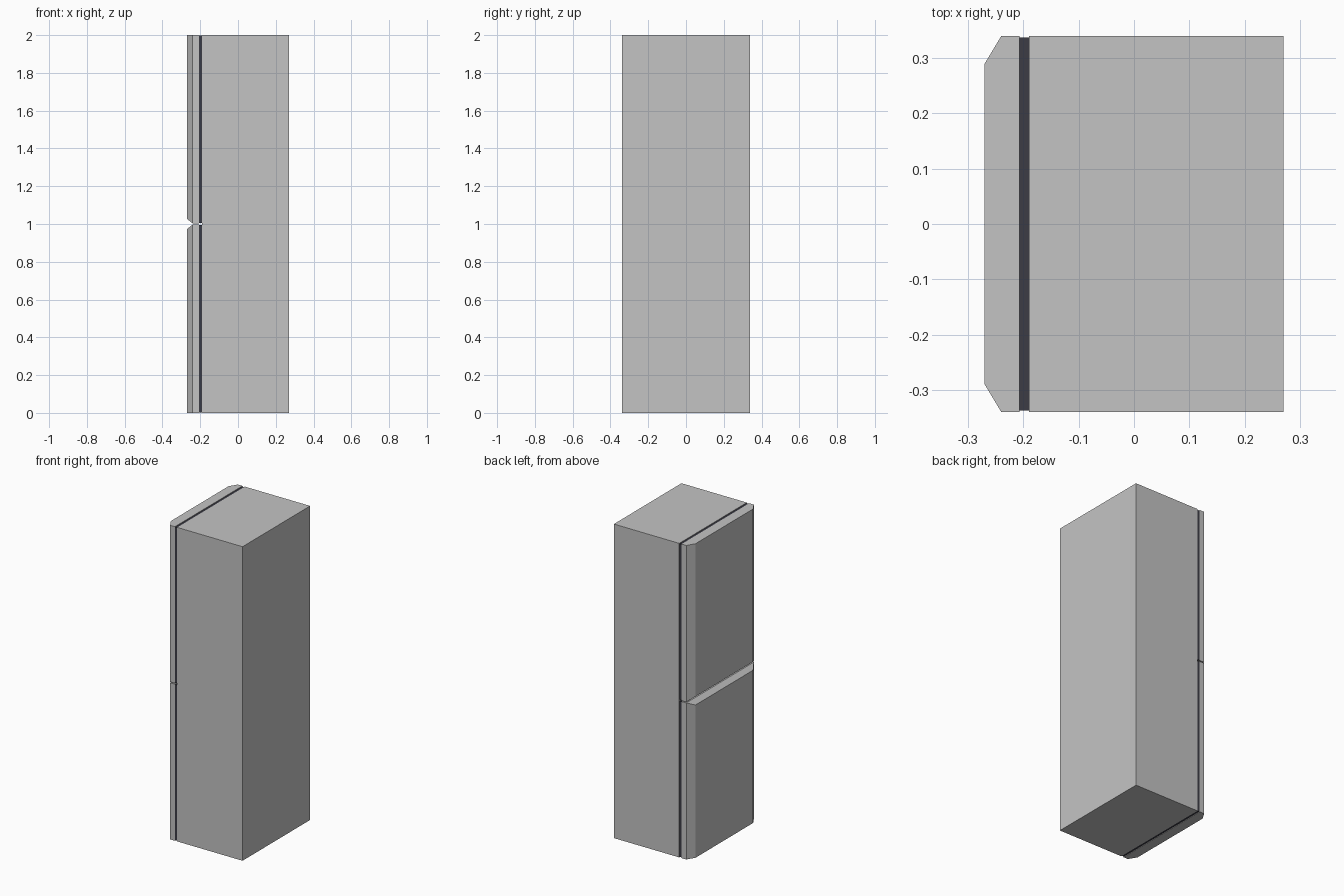
import bpy, bmesh
from mathutils import Vector

if "Cube" in bpy.data.objects:
    bpy.data.objects.remove(bpy.data.objects["Cube"])


def material(name, rgb):
    m = bpy.data.materials.new(name)
    m.diffuse_color = (*rgb, 1)
    m.use_nodes = True
    m.node_tree.nodes["Principled BSDF"].inputs["Base Color"].default_value = m.diffuse_color
    return m


GREY = material("grey_metal", (0.55, 0.55, 0.55))
DARK = material("dark_rubber", (0.045, 0.045, 0.06))


def finish(bm, name, mat):
    bmesh.ops.recalc_face_normals(bm, faces=bm.faces)
    mesh = bpy.data.meshes.new(name)
    bm.to_mesh(mesh)
    bm.free()
    mesh.materials.append(mat)
    ob = bpy.data.objects.new(name, mesh)
    bpy.context.collection.objects.link(ob)
    return ob


def prism(profile, z0, z1):
    """Extrude an x/y outline from z0 up to z1."""
    bm = bmesh.new()
    face = bm.faces.new([bm.verts.new((x, y, z0)) for x, y in profile])
    out = bmesh.ops.extrude_face_region(bm, geom=[face])
    for v in out["geom"]:
        if isinstance(v, bmesh.types.BMVert):
            v.co.z = z1
    return bm


def rect(x0, x1, half_y):
    return [(x0, -half_y), (x1, -half_y), (x1, half_y), (x0, half_y)]


# Cabinet
finish(prism(rect(-0.19, 0.27, 0.34), 0, 2), "cabinet", GREY)

# Door outline with chamfered vertical edges
outline = [(-0.207, -0.34), (-0.207, 0.34), (-0.24, 0.34),
           (-0.27, 0.29), (-0.27, -0.29), (-0.24, -0.34)]
GAP = 0.003

for label, z0, z1, s in (("lower", 0, 1 - GAP, -1), ("upper", 1 + GAP, 2, 1)):
    # Door, with a sloped grip cut along the middle seam
    bm = prism(outline, z0, z1)
    normal = Vector((-0.024, 0, -s * 0.03)).normalized()
    cut = bmesh.ops.bisect_plane(
        bm, geom=bm.verts[:] + bm.edges[:] + bm.faces[:],
        plane_co=(-0.24, 0, 1 + s * GAP), plane_no=normal, dist=1e-5,
        clear_outer=True)
    bmesh.ops.holes_fill(bm, edges=[e for e in bm.edges if e.is_boundary])
    finish(bm, label + "_door", GREY)
    # Recessed door seal
    finish(prism(rect(-0.207, -0.19, 0.337), z0 + 0.003, z1 - 0.003),
           label + "_door_seal", DARK)
